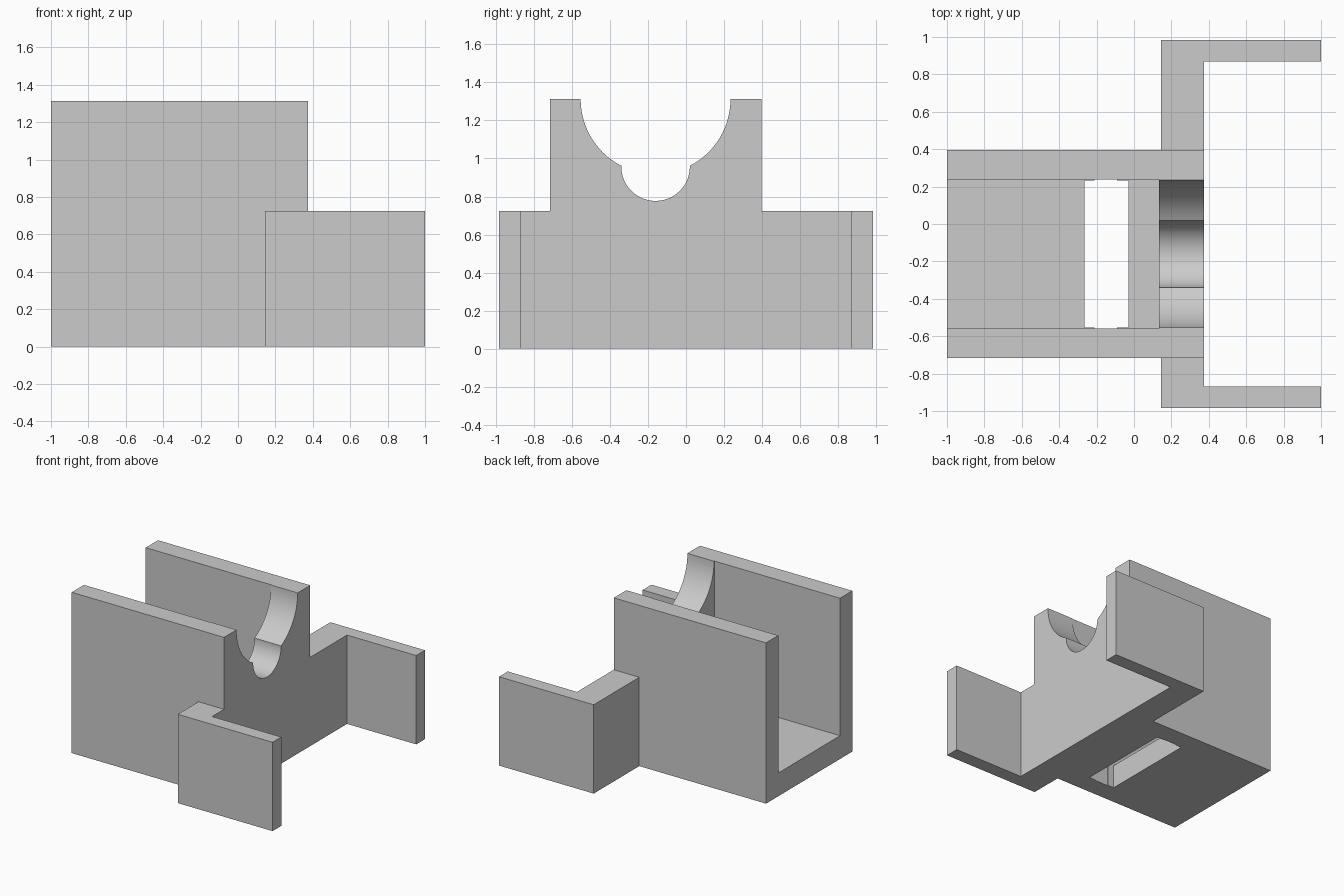
import bpy
import bmesh
import math

cube = bpy.data.objects.get("Cube")
if cube:
    bpy.data.objects.remove(cube, do_unlink=True)

grey = bpy.data.materials.new("light_grey")
grey.use_nodes = True
colour = (0.6, 0.6, 0.6, 1)
grey.diffuse_color = colour
grey.node_tree.nodes["Principled BSDF"].inputs["Base Color"].default_value = colour

MID = -0.16       # centre line of the channel in y
TOP = 1.312       # height of the channel walls
FRONT = 0.375     # outer face of the cradle plate
WING_TOP = 0.725


def prism(name, outline, z0, z1):
    """Extrude an xy outline from z0 to z1."""
    bm = bmesh.new()
    base = bm.faces.new([bm.verts.new((x, y, z0)) for x, y in outline])
    new = bmesh.ops.extrude_face_region(bm, geom=[base])["geom"]
    verts = [v for v in new if isinstance(v, bmesh.types.BMVert)]
    bmesh.ops.translate(bm, vec=(0, 0, z1 - z0), verts=verts)
    bmesh.ops.recalc_face_normals(bm, faces=bm.faces)
    mesh = bpy.data.meshes.new(name)
    bm.to_mesh(mesh)
    bm.free()
    mesh.materials.append(grey)
    obj = bpy.data.objects.new(name, mesh)
    bpy.context.collection.objects.link(obj)
    return obj


def box(name, x0, x1, y0, y1, z0, z1):
    return prism(name, [(x0, y0), (x1, y0), (x1, y1), (x0, y1)], z0, z1)


def cylinder(name, radius, z):
    """Round cutter through the cradle plate along x."""
    bpy.ops.mesh.primitive_cylinder_add(vertices=96, radius=radius, depth=0.6,
                                        location=(0.35, MID, z),
                                        rotation=(0, math.pi / 2, 0))
    obj = bpy.context.object
    obj.name = name
    obj.data.materials.append(grey)
    return obj


def combine(target, other, operation):
    mod = target.modifiers.new(operation.lower(), "BOOLEAN")
    mod.operation = operation
    mod.solver = "EXACT"
    mod.object = other
    other.hide_render = True
    bpy.context.view_layer.objects.active = target
    bpy.ops.object.modifier_apply(modifier=mod.name)
    bpy.data.objects.remove(other, do_unlink=True)


# Main block, hollowed into a channel that is open at the end and top
bracket = box("cradle_bracket", -1, FRONT, MID - 0.556, MID + 0.556, 0, TOP)
channel = box("channel_cutter", -1.2, 0.135, MID - 0.398, MID + 0.398, 0.19, TOP + 0.2)
combine(bracket, channel, "DIFFERENCE")

# Floor slot, with ends slightly deeper in the middle
half, deep = 0.393, 0.398
xs = (-0.265, -0.21, -0.09, -0.03)
side = [(xs[0], half), (xs[1], half), (xs[1], deep),
        (xs[2], deep), (xs[2], half), (xs[3], half)]
slot_outline = [(x, MID + d) for x, d in side] + [(x, MID - d) for x, d in reversed(side)]
combine(bracket, prism("slot_cutter", slot_outline, -0.2, 0.4), "DIFFERENCE")

# Stepped round saddle in the cradle plate
combine(bracket, cylinder("saddle_cutter", 0.394, TOP), "DIFFERENCE")
combine(bracket, cylinder("groove_cutter", 0.18, 0.957), "DIFFERENCE")

# Side wings: cross plate with two arms reaching forward
arm = [(0.145, 0.983), (1, 0.983), (1, 0.87), (FRONT, 0.87)]
wing_outline = arm + [(x, -y) for x, y in reversed(arm)]
combine(bracket, prism("wings", wing_outline, 0, WING_TOP), "UNION")

# Smooth saddle, crisp edges
bpy.ops.object.select_all(action="DESELECT")
bracket.select_set(True)
bpy.context.view_layer.objects.active = bracket
bpy.ops.object.shade_smooth_by_angle(angle=math.radians(25))
